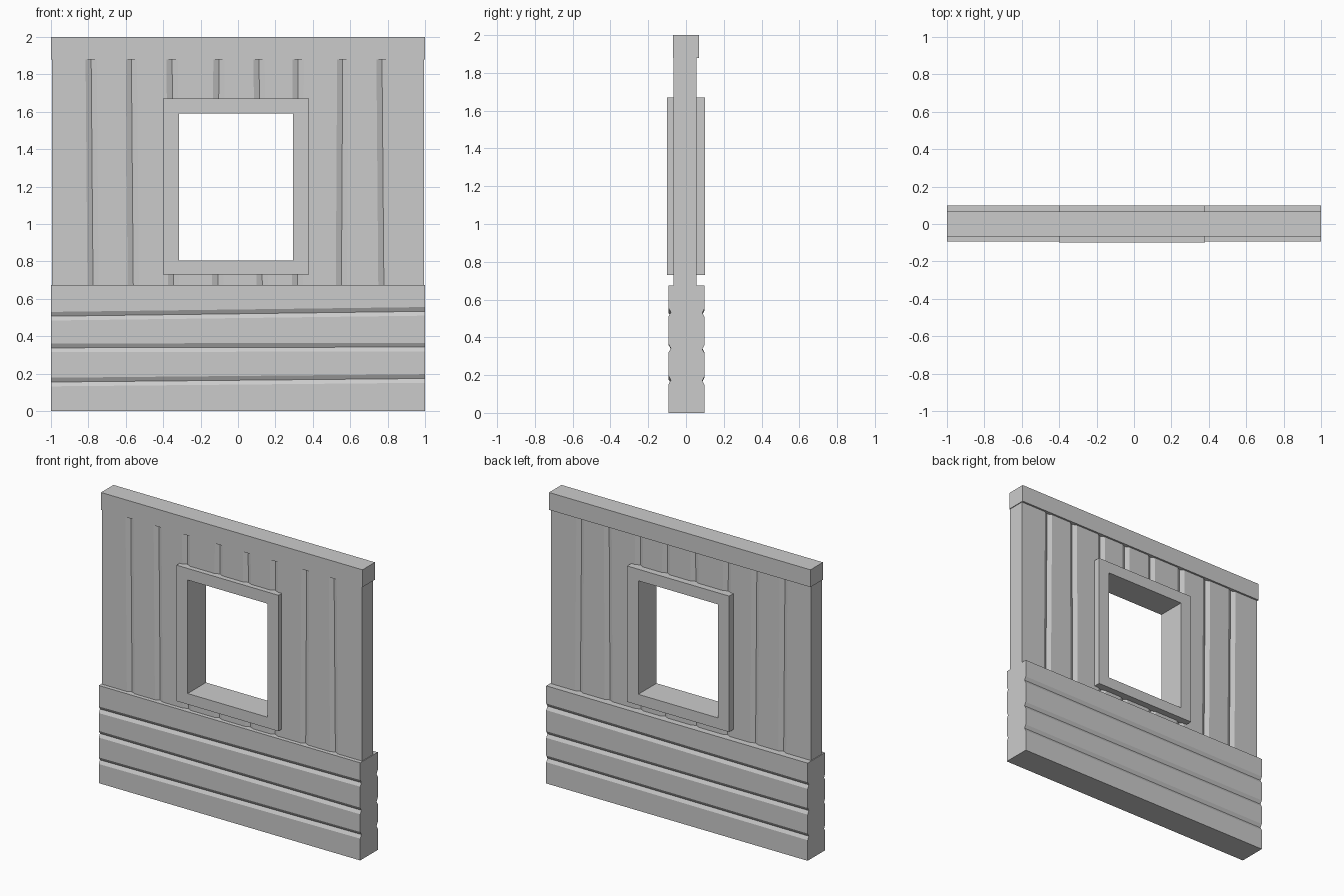
import bpy, bmesh
from mathutils import Vector

old = bpy.data.objects.get("Cube")
if old:
    bpy.data.objects.remove(old, do_unlink=True)

grey = bpy.data.materials.new("wall grey")
grey.use_nodes = True
grey.diffuse_color = (0.6, 0.6, 0.6, 1)
grey.node_tree.nodes["Principled BSDF"].inputs["Base Color"].default_value = (0.6, 0.6, 0.6, 1)


def finish(name, bm):
    bmesh.ops.recalc_face_normals(bm, faces=bm.faces)
    mesh = bpy.data.meshes.new(name)
    bm.to_mesh(mesh)
    bm.free()
    mesh.materials.append(grey)
    obj = bpy.data.objects.new(name, mesh)
    bpy.context.collection.objects.link(obj)
    return obj


def box(name, lo, hi):
    bm = bmesh.new()
    bmesh.ops.create_cube(bm, size=1)
    lo, hi = Vector(lo), Vector(hi)
    for v in bm.verts:
        v.co = (lo + hi) / 2 + v.co * (hi - lo)
    return finish(name, bm)


def loft(name, start, end):
    """Join two matching outlines into a closed solid."""
    bm = bmesh.new()
    a = [bm.verts.new(p) for p in start]
    b = [bm.verts.new(p) for p in end]
    bm.faces.new(a)
    bm.faces.new(b)
    for i in range(len(a)):
        j = (i + 1) % len(a)
        bm.faces.new((a[i], a[j], b[j], b[i]))
    return finish(name, bm)


def grooved_edge(lo, hi, centres, half, face, floor):
    """Straight edge from lo to hi with a V notch at every centre."""
    pts = [(lo, face)]
    for c in centres:
        pts += [(c - half, face), (c, floor), (c + half, face)]
    return pts + [(hi, face)]


def cut(obj, cutter):
    mod = obj.modifiers.new("window opening", 'BOOLEAN')
    mod.operation = 'DIFFERENCE'
    mod.solver = 'EXACT'
    mod.object = cutter


BASE_TOP, PANEL_TOP = 0.675, 1.88

# Lower cladding: horizontal boards with slightly sloping grooves
def base_outline(x, front_z, back_z):
    front = grooved_edge(0, BASE_TOP, front_z, 0.023, -0.093, -0.08)
    back = grooved_edge(0, BASE_TOP, back_z, 0.023, 0.099, 0.086)
    return [(x, y, z) for z, y in front + back[::-1]]

loft("lower_cladding",
     base_outline(-1, (0.155, 0.338, 0.507), (0.165, 0.342, 0.52)),
     base_outline(1, (0.174, 0.342, 0.533), (0.17, 0.338, 0.53)))

# Upper panel: vertical planks with slightly leaning grooves
def panel_outline(z, centres):
    front = grooved_edge(-0.995, 0.995, centres, 0.03, -0.065, -0.05)
    back = grooved_edge(-0.995, 0.995, centres, 0.03, 0.055, 0.04)
    return [(x, y, z) for x, y in front + back[::-1]]

panel = loft("upper_panel",
     panel_outline(BASE_TOP, (-0.775, -0.56, -0.345, -0.108, 0.13, 0.318, 0.553, 0.78)),
     panel_outline(PANEL_TOP, (-0.785, -0.57, -0.352, -0.102, 0.112, 0.322, 0.56, 0.77)))

# Top beam
box("top_beam", (-1, -0.068, PANEL_TOP), (1, 0.068, 2))

# Window frame and the opening through it
frame = box("window_frame", (-0.4, -0.1, 0.73), (0.38, 0.1, 1.67))
opening = box("opening_cutter", (-0.315, -0.3, 0.805), (0.295, 0.3, 1.59))
opening.hide_render = True
opening.hide_viewport = True
opening.display_type = 'WIRE'
cut(panel, opening)
cut(frame, opening)
